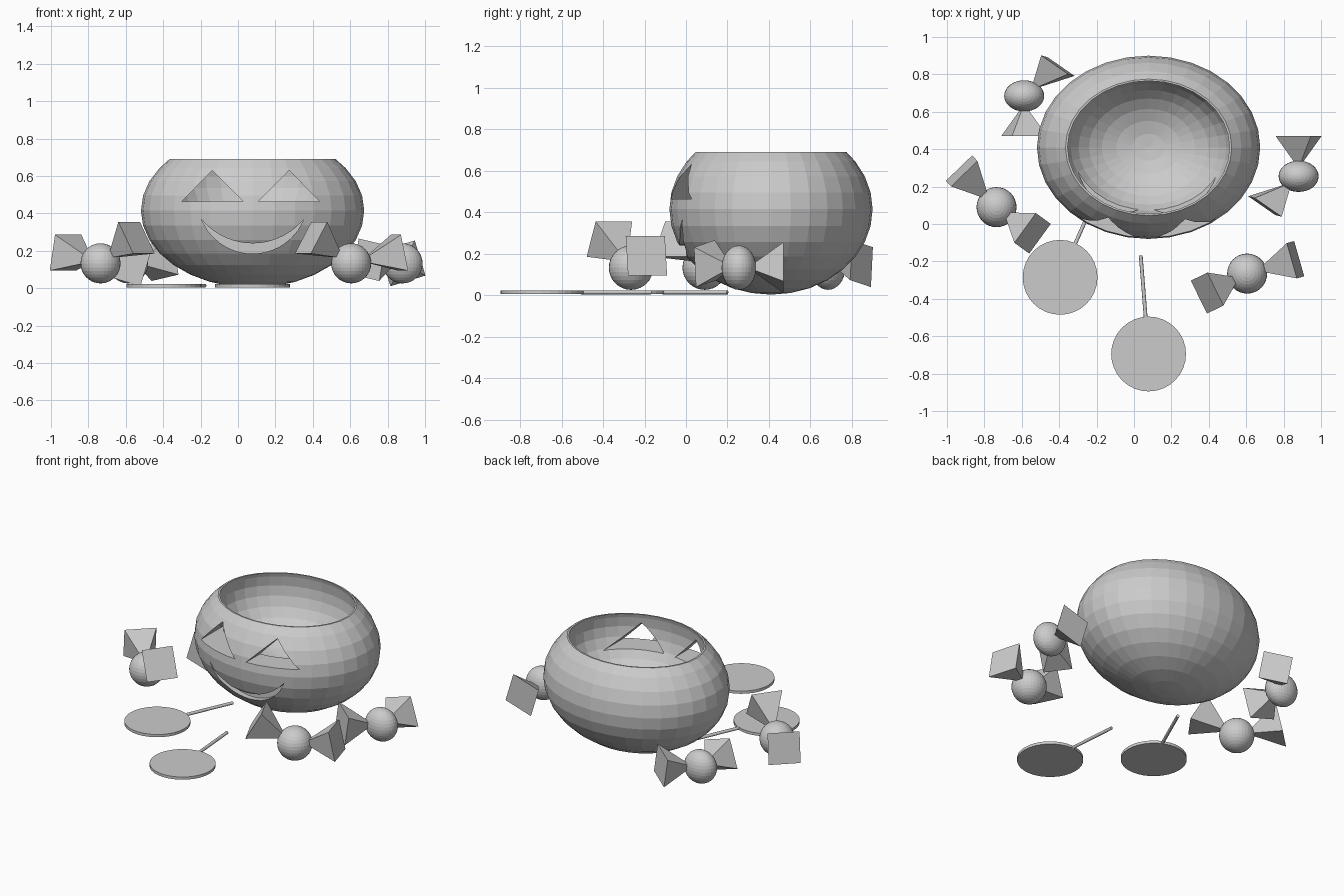
import bpy, bmesh, math
from mathutils import Matrix, Vector

if "Cube" in bpy.data.objects:
    bpy.data.objects.remove(bpy.data.objects["Cube"])


def add_object(name, bm):
    bmesh.ops.recalc_face_normals(bm, faces=bm.faces[:])
    mesh = bpy.data.meshes.new(name)
    bm.to_mesh(mesh)
    bm.free()
    ob = bpy.data.objects.new(name, mesh)
    bpy.context.collection.objects.link(ob)
    return ob


def prism(name, outline, y0, y1):
    """Extrude an x-z outline along y."""
    bm = bmesh.new()
    front = [bm.verts.new((x, y0, z)) for x, z in outline]
    back = [bm.verts.new((x, y1, z)) for x, z in outline]
    bm.faces.new(front)
    bm.faces.new(back[::-1])
    n = len(outline)
    for i in range(n):
        j = (i + 1) % n
        bm.faces.new((front[i], back[i], back[j], front[j]))
    ob = add_object(name, bm)
    ob.hide_render = True
    ob.hide_viewport = True
    return ob


# Pumpkin bowl: outer ellipsoid arc up to the rim, then inner hollow arc
CX, CY, SEG = 0.078, 0.41, 32
RX, RATIO, RIM = 0.597, 0.49 / 0.597, 0.69


def arc(radius, height, centre_z, rim_z):
    top = math.asin((rim_z - centre_z) / height)
    steps = [math.radians(-90 + 11.25 * i) for i in range(17)]
    angles = [a for a in steps if a < top - 0.03] + [top]
    return [(radius * math.cos(a), centre_z + height * math.sin(a)) for a in angles]


profile = arc(RX, 0.412, 0.415, RIM) + arc(0.45, 0.33, 0.6, RIM)[::-1]
bm = bmesh.new()
rings = []
for r, z in profile:
    if r < 1e-4:
        rings.append([bm.verts.new((CX, CY, z))] * SEG)
    else:
        rings.append([bm.verts.new((CX + r * math.cos(2 * math.pi * i / SEG),
                                    CY + r * RATIO * math.sin(2 * math.pi * i / SEG), z))
                      for i in range(SEG)])
for a, b in zip(rings, rings[1:]):
    for i in range(SEG):
        j = (i + 1) % SEG
        quad = list(dict.fromkeys((a[i], a[j], b[j], b[i])))
        bm.faces.new(quad)
bowl = add_object("pumpkin_bowl", bm)

# Carved face: two triangular eyes cut through, crescent mouth as a pocket
cutters = []
for side, name in ((-1, "left_eye_cutter"), (1, "right_eye_cutter")):
    ex = 0.068 + side * 0.205
    cutters.append(prism(name, [(ex - 0.163, 0.465), (ex + 0.163, 0.465), (ex, 0.63)], -0.3, 0.3))


def smile(depth, steps=16):
    w = 0.275
    r = (w * w + depth * depth) / (2 * depth)
    return [(CX + x, 0.37 - depth + r - math.sqrt(r * r - x * x))
            for x in [w * (2 * i / steps - 1) for i in range(steps + 1)]]


cutters.append(prism("mouth_cutter", smile(0.185) + smile(0.13)[-2:0:-1], -0.3, 0.04))
for c in cutters:
    mod = bowl.modifiers.new(c.name, 'BOOLEAN')
    mod.operation = 'DIFFERENCE'
    mod.solver = 'EXACT'
    mod.object = c


# Wrapped candies: round sweet with two flared square wrapper ends
def candy(name, centre, squash, wings):
    place = Matrix.Translation(centre) @ Matrix.Diagonal((1, squash, 1, 1))
    bm = bmesh.new()
    bmesh.ops.create_uvsphere(bm, u_segments=32, v_segments=16, radius=0.107)
    bm.transform(place)
    add_object(name + "_sweet", bm)
    for k, (azimuth, elevation, roll) in enumerate(wings):
        az, el, ro = (math.radians(v) for v in (azimuth, elevation, roll))
        axis = Vector((math.cos(az) * math.cos(el), math.sin(az) * math.cos(el), math.sin(el)))
        side = Vector((-math.sin(az), math.cos(az), 0))
        up = axis.cross(side)
        s = side * math.cos(ro) + up * math.sin(ro)
        u = axis.cross(s)
        bm = bmesh.new()
        tip = bm.verts.new(axis * 0.055)
        base = [bm.verts.new(axis * 0.275 + s * a * 0.098 + u * b * 0.098)
                for a, b in ((-1, -1), (1, -1), (1, 1), (-1, 1))]
        bm.faces.new(base)
        for i in range(4):
            bm.faces.new((tip, base[i], base[(i + 1) % 4]))
        bm.transform(place)
        add_object(f"{name}_wrapper_end_{k + 1}", bm)


candy("left_candy", (-0.735, 0.09, 0.133), 1, [(134, 12, 0), (324, 30, 0)])
candy("right_candy", (0.605, -0.265, 0.133), 1, [(16, 12, 0), (206, 30, 0)])
candy("back_right_candy", (0.88, 0.255, 0.133), 0.78, [(90, 0, -17), (229, 4, -10)])
candy("back_left_candy", (-0.587, 0.685, 0.133), 0.78, [(270, 0, -17), (49, 4, -10)])


# Lollipops lying flat: thin disc and stick
def lollipop(name, x, y, end):
    bm = bmesh.new()
    bmesh.ops.create_cone(bm, cap_ends=True, segments=32, radius1=0.2, radius2=0.2,
                          depth=0.018, matrix=Matrix.Translation((x, y, 0.014)))
    add_object(name + "_disc", bm)
    d = Vector((end[0] - x, end[1] - y, 0))
    start, length = 0.19, d.length - 0.19
    mid = Vector((x, y, 0.014)) + d.normalized() * (start + length / 2)
    bm = bmesh.new()
    bmesh.ops.create_cone(bm, cap_ends=True, segments=16, radius1=0.01, radius2=0.01, depth=length,
                          matrix=Matrix.Translation(mid) @ d.to_track_quat('Z', 'Y').to_matrix().to_4x4())
    add_object(name + "_stick", bm)


lollipop("left_lollipop", -0.395, -0.285, (-0.178, 0.2))
lollipop("front_lollipop", 0.078, -0.695, (0.036, -0.168))
